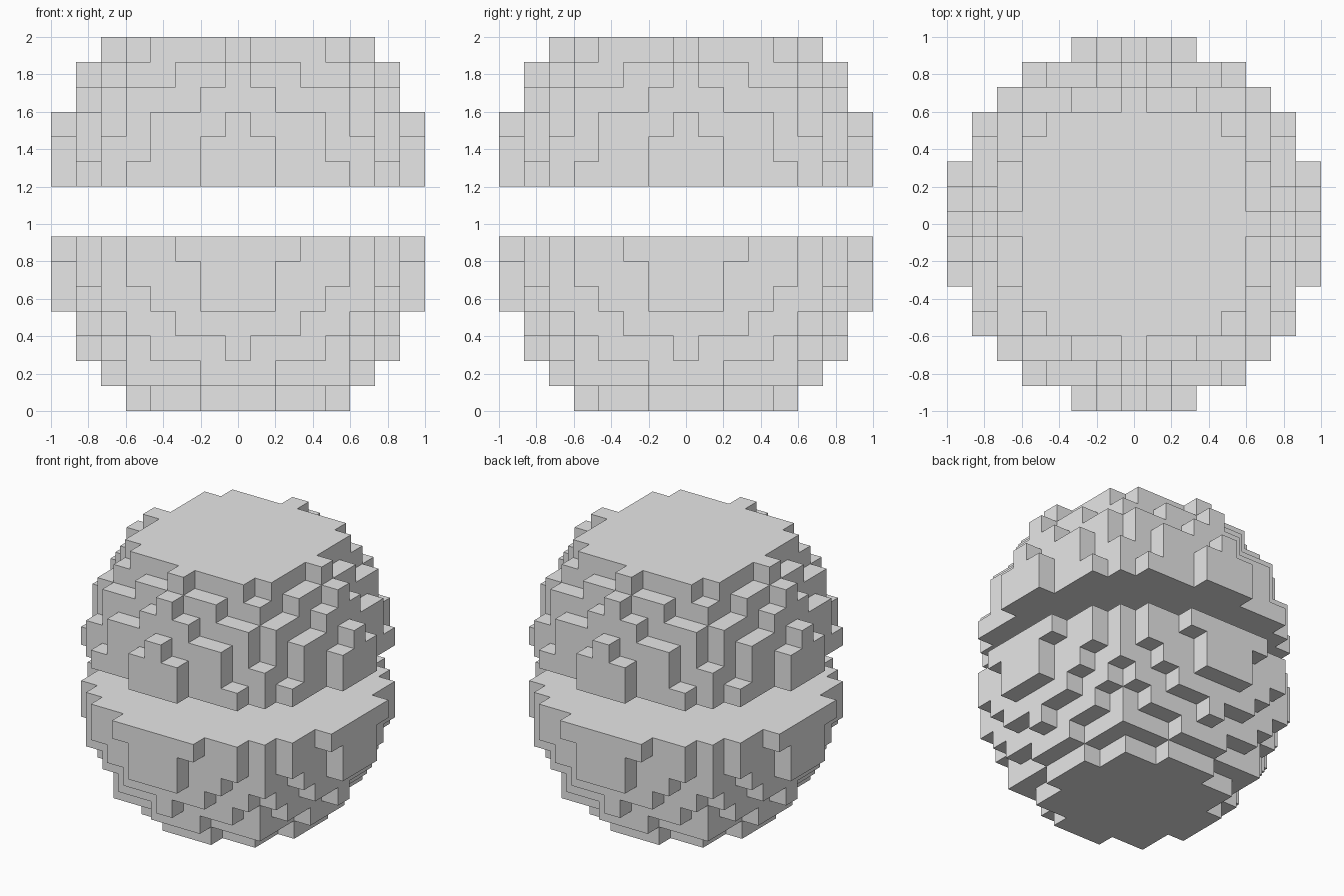
import bpy
import bmesh
from mathutils import Vector

cube = bpy.data.objects.get("Cube")
if cube:
    bpy.data.objects.remove(cube, do_unlink=True)

CELL = 2 / 15

grey = bpy.data.materials.new("plain_grey")
grey.use_nodes = True
colour = (0.8, 0.8, 0.8, 1)
grey.diffuse_color = colour
grey.node_tree.nodes["Principled BSDF"].inputs["Base Color"].default_value = colour

# Each layer is a stepped disc: a union of crossed rectangles, by half extents in cells
LOWER = [
    [(4, 1), (3, 3)],
    [(5, 1), (4, 4)],
    [(6, 0), (5, 3), (4, 4)],
    [(6, 2), (5, 4)],
    [(7, 1), (6, 3), (5, 5)],
    [(7, 1), (6, 4), (5, 5)],
    [(7, 2), (6, 4), (5, 5)],
]
UPPER = [
    [(7, 1), (6, 4), (5, 5)],
    [(7, 1), (6, 3), (5, 5)],
    [(7, 0), (6, 3), (5, 4)],
    [(6, 1), (5, 4)],
    [(6, 0), (5, 2), (4, 4)],
    [(5, 0), (4, 3)],
]


def layer_cells(steps, level):
    """Cells of one stepped disc."""
    span = range(-7, 8)
    return {(x, y, level) for x in span for y in span
            if any(max(abs(x), abs(y)) <= a and min(abs(x), abs(y)) <= b
                   for a, b in steps)}


def build_half(name, layers, first_level):
    """Outer skin of a stack of stepped discs."""
    cells = set()
    for i, steps in enumerate(layers):
        cells |= layer_cells(steps, first_level + i)

    bm = bmesh.new()
    for cell in cells:
        centre = Vector(cell) + Vector((0, 0, 0.5))
        for axis in range(3):
            for sign in (-1, 1):
                normal = Vector((0, 0, 0))
                normal[axis] = sign
                if tuple(int(c) for c in Vector(cell) + normal) in cells:
                    continue
                u = Vector((0, 0, 0))
                u[(axis + 1) % 3] = 0.5
                v = normal.cross(u)
                mid = centre + normal / 2
                corners = (mid - u - v, mid + u - v, mid + u + v, mid - u + v)
                bm.faces.new([bm.verts.new(p * CELL) for p in corners])
    bmesh.ops.remove_doubles(bm, verts=bm.verts, dist=CELL / 100)

    mesh = bpy.data.meshes.new(name)
    bm.to_mesh(mesh)
    bm.free()
    mesh.materials.append(grey)
    bpy.context.collection.objects.link(bpy.data.objects.new(name, mesh))


# Two stepped domes with an open gap between them
build_half("lower_dome", LOWER, 0)
build_half("upper_dome", UPPER, 9)
